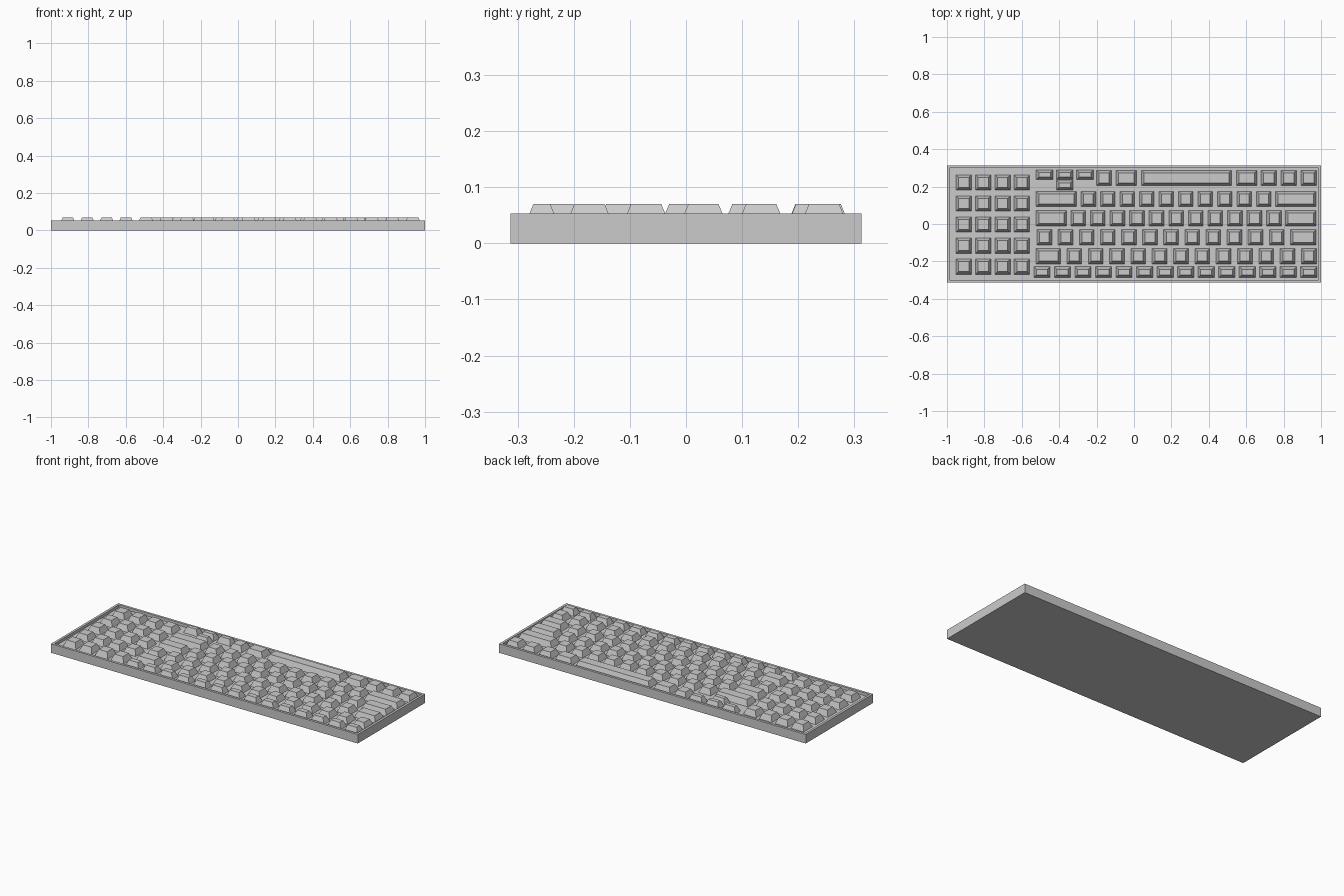
import bpy, bmesh

if "Cube" in bpy.data.objects:
    bpy.data.objects.remove(bpy.data.objects["Cube"])

PLATE, RIM, TOP = 0.036, 0.053, 0.07
TAPER = 0.014


def finish(bm, name):
    bmesh.ops.recalc_face_normals(bm, faces=bm.faces[:])
    mesh = bpy.data.meshes.new(name)
    bm.to_mesh(mesh)
    bm.free()
    bpy.context.collection.objects.link(bpy.data.objects.new(name, mesh))


def add_key(bm, x0, x1, y0, y1):
    """Tapered keycap standing on the plate."""
    rings = []
    for z, t in ((PLATE, 0), (TOP, TAPER)):
        rings.append([bm.verts.new((x, y, z)) for x, y in (
            (x0 + t, y0 + t), (x1 - t, y0 + t), (x1 - t, y1 - t), (x0 + t, y1 - t))])
    low, high = rings
    bm.faces.new(low[::-1])
    bm.faces.new(high)
    for i in range(4):
        j = (i + 1) % 4
        bm.faces.new((low[i], low[j], high[j], high[i]))


def key_group(name, keys):
    bm = bmesh.new()
    for k in keys:
        add_key(bm, *k)
    finish(bm, name)


def run(first, last, count, width, y0, y1):
    """Evenly spaced keys between two centre positions."""
    step = (last - first) / (count - 1)
    return [(first + i * step - width / 2, first + i * step + width / 2, y0, y1)
            for i in range(count)]


# Case: box with a recessed plate inside a thin rim
bm = bmesh.new()
bmesh.ops.create_cube(bm, size=1)
for v in bm.verts:
    v.co = (v.co.x * 2, v.co.y * 0.626, (v.co.z + 0.5) * RIM)
bm.normal_update()
top = max(bm.faces, key=lambda f: f.calc_center_median().z)
bmesh.ops.inset_region(bm, faces=[top], thickness=0.02)
wall = bmesh.ops.extrude_face_region(bm, geom=[top])
bmesh.ops.translate(bm, vec=(0, 0, PLATE - RIM),
                    verts=[g for g in wall["geom"] if isinstance(g, bmesh.types.BMVert)])
if top.is_valid:
    bmesh.ops.delete(bm, geom=[top], context='FACES_ONLY')
finish(bm, "case")

# Number pad: 4 x 5 grid
pad = []
for r in range(5):
    y = 0.222 - r * 0.1125
    pad += run(-0.91, -0.599, 4, 0.083, y - 0.041, y + 0.041)
key_group("number_pad_keys", pad)

# Function row along the front edge
key_group("function_keys", run(-0.492, 0.935, 14, 0.087, -0.286, -0.228))

# Letter rows: (y range), wide keys, regular run (first, last, count)
rows = [
    ("number_row_keys", -0.213, -0.131, [(-0.523, -0.392)], (-0.319, 0.935, 12)),
    ("upper_letter_keys", -0.112, -0.030, [(0.837, 0.973)], (-0.479, 0.763, 12)),
    ("middle_letter_keys", -0.010, 0.072, [(-0.523, -0.360), (0.810, 0.973)], (-0.298, 0.749, 11)),
    ("lower_letter_keys", 0.093, 0.175, [(-0.523, -0.307), (0.757, 0.973)], (-0.244, 0.694, 10)),
]
for name, y0, y1, wide, (a, b, n) in rows:
    key_group(name, [(x0, x1, y0, y1) for x0, x1 in wide] + run(a, b, n, 0.079, y0, y1))

# Space bar row
Y0, Y1 = 0.205, 0.287
key_group("space_bar", [(0.040, 0.522, Y0, Y1)])
key_group("modifier_keys", [(-0.201, -0.120, Y0, Y1), (-0.097, 0.014, Y0, Y1), (0.547, 0.657, Y0, Y1)]
          + run(0.721, 0.935, 3, 0.083, Y0, Y1))

# Arrow cluster of half-height keys
key_group("arrow_keys", run(-0.478, -0.262, 3, 0.09, 0.238, 0.290)
          + [(-0.415, -0.325, 0.182, 0.234)])
